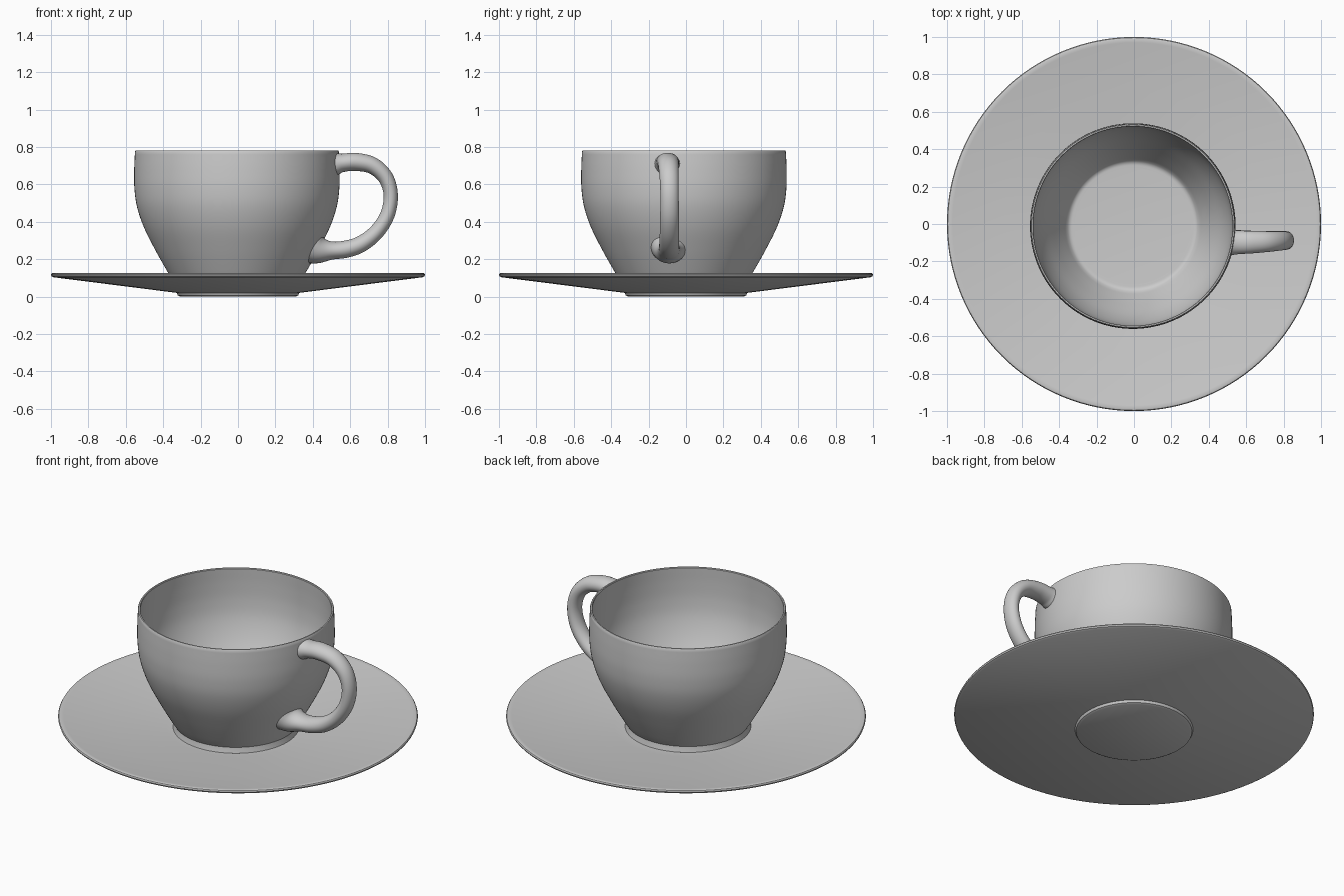
import bpy, bmesh, math
from mathutils import Vector

if "Cube" in bpy.data.objects:
    bpy.data.objects.remove(bpy.data.objects["Cube"])

CUP_X, CUP_Y = -0.006, -0.011


def spline(points, steps=6):
    """Catmull-Rom samples through points of any dimension."""
    pts = [Vector(p) for p in points]
    pts = [2 * pts[0] - pts[1]] + pts + [2 * pts[-1] - pts[-2]]
    out = []
    for a, b, c, d in zip(pts, pts[1:], pts[2:], pts[3:]):
        for i in range(steps):
            t = i / steps
            out.append(0.5 * (2 * b + (c - a) * t + (2 * a - 5 * b + 4 * c - d) * t * t
                              + (3 * b - a - 3 * c + d) * t ** 3))
    return out + [pts[-2]]


def finish(name, bm, angle=35):
    bmesh.ops.recalc_face_normals(bm, faces=bm.faces)
    me = bpy.data.meshes.new(name)
    bm.to_mesh(me)
    bm.free()
    ob = bpy.data.objects.new(name, me)
    bpy.context.collection.objects.link(ob)
    smooth(ob, angle)
    return ob


def smooth(ob, angle=35):
    bpy.ops.object.select_all(action='DESELECT')
    ob.select_set(True)
    bpy.context.view_layer.objects.active = ob
    bpy.ops.object.shade_smooth_by_angle(angle=math.radians(angle))


def skin(bm, rings):
    """Bridge rings of vertices and cap both ends."""
    n = len(rings[0])
    for r0, r1 in zip(rings, rings[1:]):
        for i in range(n):
            j = (i + 1) % n
            bm.faces.new((r0[i], r0[j], r1[j], r1[i]))
    bm.faces.new(rings[0])
    bm.faces.new(rings[-1])


def lathe(name, profile, cx=0, cy=0, seg=128):
    bm = bmesh.new()
    rings = [[bm.verts.new((cx + r * math.cos(2 * math.pi * i / seg),
                            cy + r * math.sin(2 * math.pi * i / seg), z))
              for i in range(seg)] for r, z in profile]
    skin(bm, rings)
    return finish(name, bm)


# Saucer with a low foot and thin rounded rim
lathe("saucer", [(0.31, 0), (0.322, 0.006), (0.328, 0.02), (0.985, 0.103), (0.997, 0.109),
                 (1.0, 0.117), (0.996, 0.124), (0.987, 0.127), (0.97, 0.124),
                 (0.70, 0.092), (0.40, 0.058), (0.34, 0.053)])

# Cup: outer bowl, thin lip, inner bowl with flat floor
outer = [tuple(p) for p in spline([(0.343, 0.088), (0.375, 0.14), (0.437, 0.25), (0.497, 0.37),
                                   (0.534, 0.48), (0.548, 0.58), (0.549, 0.68), (0.545, 0.775)])]
inner = [tuple(p) for p in spline([(0.532, 0.776), (0.535, 0.68), (0.533, 0.58), (0.519, 0.48),
                                   (0.482, 0.37), (0.422, 0.25), (0.372, 0.16), (0.352, 0.128),
                                   (0.335, 0.115), (0.31, 0.112)])]
foot = [(0.34, 0.05), (0.35, 0.055), (0.345, 0.075)]
lathe("cup", foot + outer + [(0.542, 0.78), (0.535, 0.78)] + inner, CUP_X, CUP_Y)

# Handle: elliptical tube along a loop (x, y, z, in-plane radius, sideways radius)
path = spline([(0.38, -0.09, 0.275, 0.11, 0.105), (0.435, -0.09, 0.25, 0.075, 0.085),
               (0.50, -0.09, 0.246, 0.049, 0.064), (0.58, -0.09, 0.254, 0.046, 0.056),
               (0.66, -0.09, 0.282, 0.044, 0.053), (0.74, -0.089, 0.345, 0.041, 0.051),
               (0.798, -0.088, 0.435, 0.039, 0.05), (0.817, -0.088, 0.54, 0.038, 0.049),
               (0.79, -0.09, 0.635, 0.041, 0.051), (0.72, -0.094, 0.70, 0.045, 0.055),
               (0.63, -0.097, 0.72, 0.048, 0.06), (0.56, -0.098, 0.715, 0.049, 0.063),
               (0.525, -0.098, 0.71, 0.06, 0.068), (0.50, -0.098, 0.71, 0.068, 0.074)])
bm = bmesh.new()
rings = []
for k, p in enumerate(path):
    q0, q1 = path[max(k - 1, 0)], path[min(k + 1, len(path) - 1)]
    tangent = Vector((q1[0] - q0[0], 0, q1[2] - q0[2])).normalized()
    side = Vector((0, 1, 0))
    normal = tangent.cross(side)
    centre = Vector((p[0], p[1], p[2]))
    rings.append([bm.verts.new(centre + normal * p[3] * math.cos(a) + side * p[4] * math.sin(a))
                  for a in (2 * math.pi * i / 28 for i in range(28))])
skin(bm, rings)
handle = finish("handle", bm, 60)

# Trim the handle ends so they stop inside the cup wall
cutter = lathe("handle_trim", [(r - 0.006, z) for r, z in [(0.343, 0.02)] + outer + [(0.545, 0.9)]],
               CUP_X, CUP_Y)
cutter.hide_render = True
mod = handle.modifiers.new("trim", 'BOOLEAN')
mod.operation, mod.solver, mod.object = 'DIFFERENCE', 'EXACT', cutter
smooth(handle, 60)
bpy.ops.object.modifier_apply(modifier="trim")
bpy.data.objects.remove(cutter)
smooth(handle, 60)
